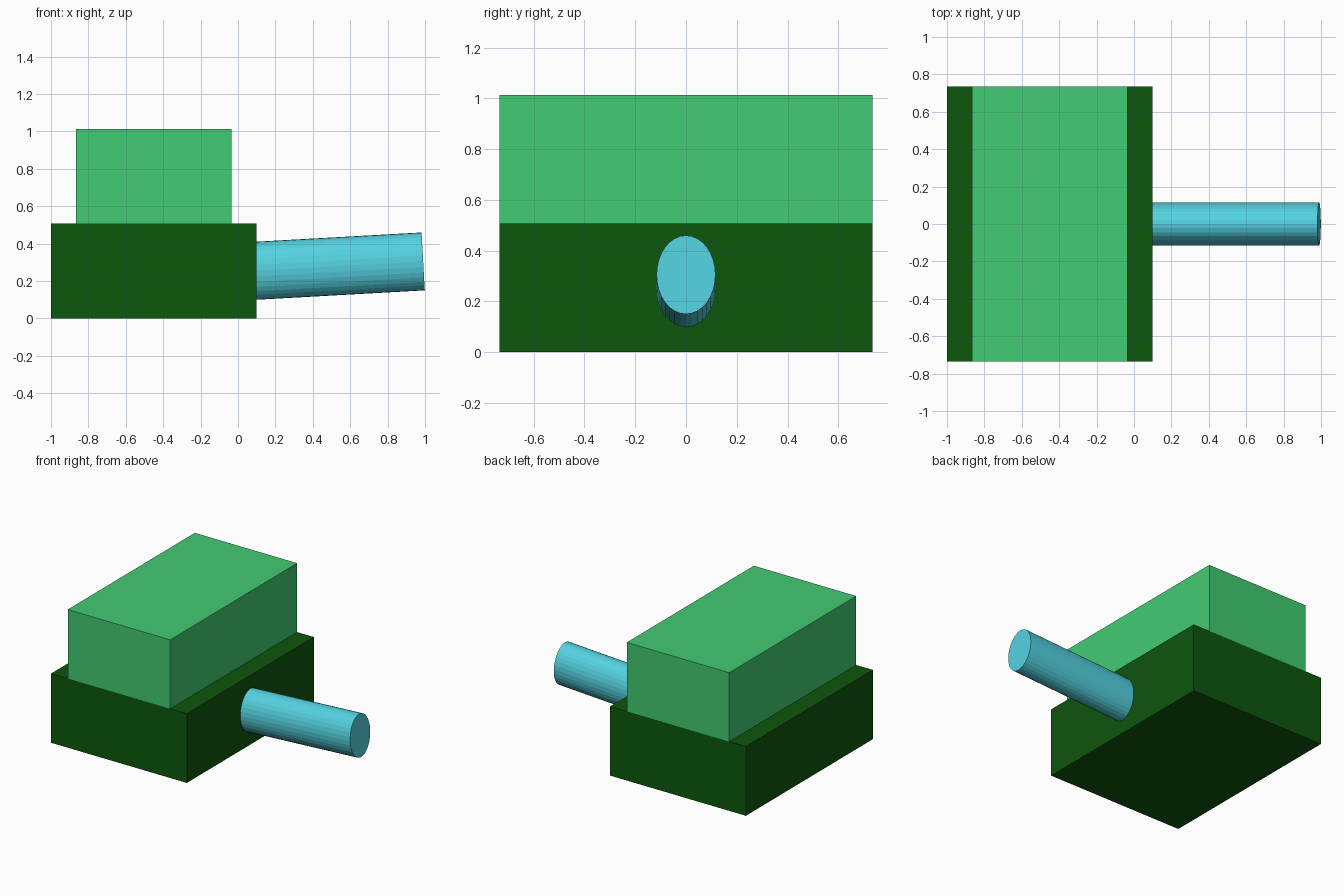
import bpy, math
from mathutils import Matrix, Vector

if "Cube" in bpy.data.objects:
    bpy.data.objects.remove(bpy.data.objects["Cube"])


def material(name, rgb):
    m = bpy.data.materials.new(name)
    m.diffuse_color = (*rgb, 1)
    m.use_nodes = True
    m.node_tree.nodes["Principled BSDF"].inputs["Base Color"].default_value = m.diffuse_color
    return m


dark_green = material("dark green", (0.004, 0.093, 0.004))
light_green = material("light green", (0.054, 0.597, 0.168))
cyan = material("cyan", (0.089, 0.645, 0.745))


def box(name, lo, hi, mat):
    lo, hi = Vector(lo), Vector(hi)
    bpy.ops.mesh.primitive_cube_add(size=1)
    ob = bpy.context.object
    ob.name = name
    ob.data.transform(Matrix.Translation((lo + hi) / 2) @ Matrix.Diagonal((*(hi - lo), 1)))
    ob.data.materials.append(mat)
    return ob


# Hull and the upper block resting on it
box("hull", (-1, -0.735, 0), (0.1, 0.735, 0.507), dark_green)
box("turret", (-0.865, -0.735, 0.507), (-0.035, 0.735, 1.012), light_green)

# Oval barrel, raised slightly and embedded in the hull front
length, tilt = 0.96, math.radians(3.2)
bpy.ops.mesh.primitive_cylinder_add(vertices=32, radius=1, depth=1)
barrel = bpy.context.object
barrel.name = "barrel"
barrel.data.transform(
    Matrix.Translation((0.99, 0, 0.305))
    @ Matrix.Rotation(math.pi / 2 - tilt, 4, 'Y')
    @ Matrix.Diagonal((0.155, 0.116, length, 1))
    @ Matrix.Translation((0, 0, -0.5)))
barrel.data.materials.append(cyan)
